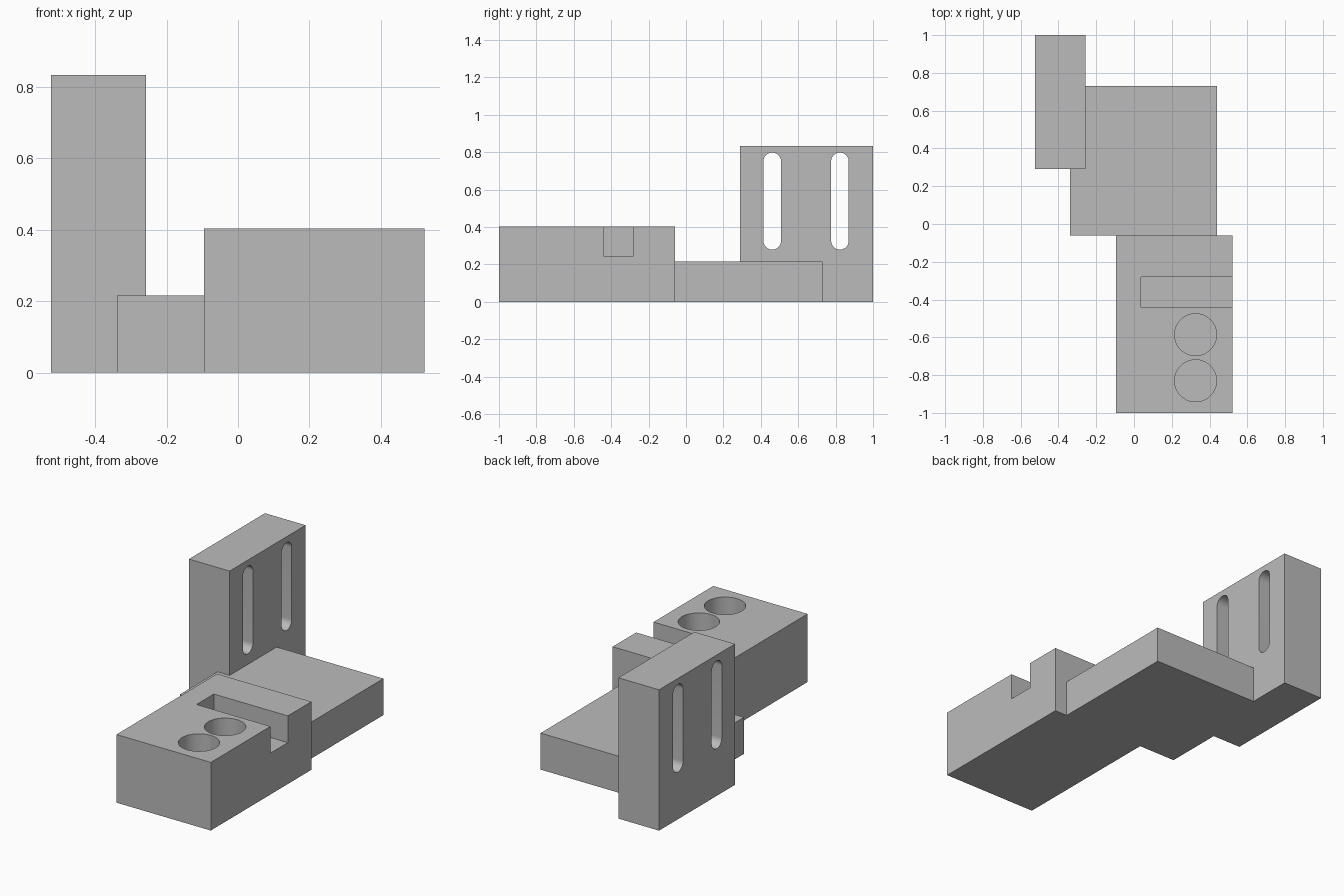
import bpy, bmesh, math

if "Cube" in bpy.data.objects:
    bpy.data.objects.remove(bpy.data.objects["Cube"])

grey = bpy.data.materials.new("machined_grey")
grey.diffuse_color = (0.5, 0.5, 0.5, 1)
grey.use_nodes = True
grey.node_tree.nodes["Principled BSDF"].inputs["Base Color"].default_value = grey.diffuse_color


def prism(name, points, axis, lo, hi):
    """Extrude a 2D outline along z (points are x, y) or along x (points are y, z)."""
    place = (lambda a, b, t: (a, b, t)) if axis == "z" else (lambda a, b, t: (t, a, b))
    bm = bmesh.new()
    face = bm.faces.new([bm.verts.new(place(a, b, lo)) for a, b in points])
    top = bmesh.ops.extrude_face_region(bm, geom=[face])["geom"]
    shift = place(0, 0, hi - lo)
    bmesh.ops.translate(bm, vec=shift, verts=[v for v in top if isinstance(v, bmesh.types.BMVert)])
    bmesh.ops.recalc_face_normals(bm, faces=bm.faces)
    mesh = bpy.data.meshes.new(name)
    bm.to_mesh(mesh)
    bm.free()
    mesh.materials.append(grey)
    obj = bpy.data.objects.new(name, mesh)
    bpy.context.collection.objects.link(obj)
    return obj


def box(name, x, y, z):
    return prism(name, [(x[0], y[0]), (x[1], y[0]), (x[1], y[1]), (x[0], y[1])], "z", *z)


def arc(cx, cy, r, start, end, n):
    angles = [math.radians(start + (end - start) * i / n) for i in range(n + 1)]
    return [(cx + r * math.cos(a), cy + r * math.sin(a)) for a in angles]


def combine(target, tool, operation):
    mod = target.modifiers.new(operation.lower(), "BOOLEAN")
    mod.operation, mod.solver, mod.object = operation, "EXACT", tool
    bpy.context.view_layer.objects.active = target
    bpy.ops.object.modifier_apply(modifier=mod.name)
    bpy.data.objects.remove(tool)


# Solid bodies: front block, middle plate and rear upright, fused into one bracket
bracket = box("bracket", (-0.095, 0.522), (-1, -0.06), (0, 0.403))
combine(bracket, box("middle_plate", (-0.338, 0.44), (-0.06, 0.73), (0, 0.216)), "UNION")
combine(bracket, box("rear_upright", (-0.524, -0.258), (0.29, 1), (0, 0.833)), "UNION")

# Open-ended groove in the block
combine(bracket, box("groove", (0.038, 0.6), (-0.442, -0.28), (0.245, 0.5)), "DIFFERENCE")

# Two blind round pockets in the block
for y in (-0.83, -0.586):
    circle = arc(0.326, y, 0.111, 0, 360, 64)[:-1]
    combine(bracket, prism("pocket", circle, "z", 0.15, 0.5), "DIFFERENCE")

# Two rounded through-slots in the upright
r = 0.047
for y in (0.461, 0.823):
    outline = arc(y, 0.798 - r, r, 0, 180, 24) + arc(y, 0.279 + r, r, 180, 360, 24)
    combine(bracket, prism("upright_slot", outline, "x", -0.7, -0.1), "DIFFERENCE")

# Smooth the round walls, keep machined edges sharp
bpy.ops.object.select_all(action="DESELECT")
bracket.select_set(True)
bpy.context.view_layer.objects.active = bracket
bpy.ops.object.shade_smooth_by_angle(angle=math.radians(30))
